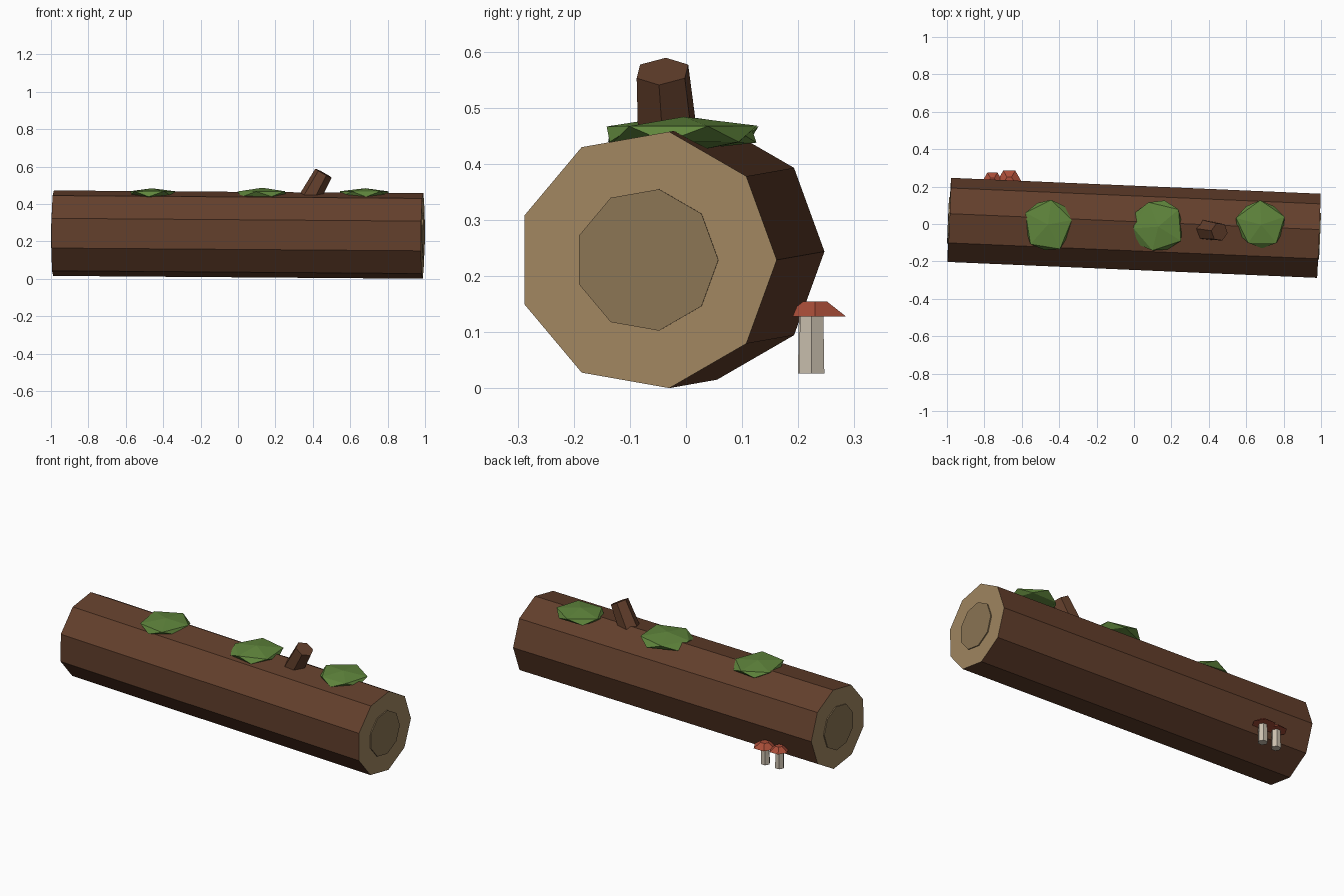
import bpy, bmesh, random
from math import sin, cos, pi, radians
from mathutils import Vector, Matrix

if "Cube" in bpy.data.objects:
    bpy.data.objects.remove(bpy.data.objects["Cube"])

random.seed(4)


def material(name, rgb):
    m = bpy.data.materials.new(name)
    m.diffuse_color = (*rgb, 1)
    m.use_nodes = True
    m.node_tree.nodes["Principled BSDF"].inputs["Base Color"].default_value = m.diffuse_color
    return m


BARK = material("bark", (0.125, 0.05, 0.025))
WOOD = material("cut_wood", (0.36, 0.24, 0.12))
HEART = material("heartwood", (0.26, 0.18, 0.09))
MOSS = material("moss", (0.115, 0.235, 0.045))
CAP = material("mushroom_red", (0.40, 0.075, 0.04))
STEM = material("mushroom_pale", (0.60, 0.53, 0.43))


def finish(name, bm, matrix, *mats):
    bmesh.ops.recalc_face_normals(bm, faces=bm.faces)
    me = bpy.data.meshes.new(name)
    bm.to_mesh(me)
    bm.free()
    for m in mats:
        me.materials.append(m)
    ob = bpy.data.objects.new(name, me)
    ob.matrix_world = matrix
    bpy.context.collection.objects.link(ob)
    return ob


def prism(name, sides, r0, r1, z0, z1, matrix, mat, end_mat=None):
    """Tapered prism along local z, first corner on local +x."""
    bm = bmesh.new()
    rings = [[bm.verts.new((r * cos(2 * pi * i / sides), r * sin(2 * pi * i / sides), z))
              for i in range(sides)] for r, z in ((r0, z0), (r1, z1))]
    for i in range(sides):
        j = (i + 1) % sides
        bm.faces.new((rings[0][i], rings[0][j], rings[1][j], rings[1][i]))
    for ring in rings:
        bm.faces.new(ring).material_index = 1 if end_mat else 0
    return finish(name, bm, matrix, *([mat, end_mat] if end_mat else [mat]))


# log trunk: nine sides, slightly turned and tilted, pale cut ends
left, right = Vector((-0.988, 0.015, 0.244)), Vector((0.988, -0.07, 0.229))
axis = (right - left).normalized()
up = (Vector((0, 0, 1)) - axis * axis.z).normalized()
side = up.cross(axis)
frame = Matrix((side, up, axis)).transposed()
if frame.determinant() < 0:
    frame.col[1] = -frame.col[1]
log = Matrix.Translation((left + right) / 2) @ frame.to_4x4()
half = (right - left).length / 2
prism("log_trunk", 9, 0.232, 0.232, -half, half, log, BARK, WOOD)

# heartwood discs on both ends
for name, s in (("left_heartwood", -1), ("right_heartwood", 1)):
    prism(name, 9, 0.128, 0.128, s * (half - 0.01), s * (half + 0.006), log, HEART)

# broken branch stub
stub = (Matrix.Translation((0.457, -0.042, 0.565))
        @ Matrix.Rotation(radians(-8), 4, 'Z') @ Matrix.Rotation(radians(29), 4, 'Y'))
prism("branch_stub", 6, 0.06, 0.05, -0.2, 0, stub, BARK)

# flattened moss clumps along the top
for i, (x, y, sx, sy, turn) in enumerate(((-0.46, -0.003, 0.143, 0.155, 10),
                                          (0.13, -0.014, 0.152, 0.153, 40),
                                          (0.68, -0.004, 0.147, 0.138, 20))):
    bm = bmesh.new()
    bmesh.ops.create_icosphere(bm, subdivisions=1, radius=1, matrix=Matrix.Rotation(radians(turn), 4, 'Z'))
    for v in bm.verts:
        v.co *= random.uniform(0.93, 1.08)
        v.co = Vector((v.co.x * sx, v.co.y * sy, v.co.z * 0.032))
    finish(f"moss_clump_{i + 1}", bm, Matrix.Translation((x, y, 0.453)), MOSS)

# two mushrooms beside the log at the back
for i, (x, y, r) in enumerate(((-0.757, 0.228, 0.054), (-0.667, 0.23, 0.064))):
    place = Matrix.Translation((x, y - 0.006, 0))
    prism(f"mushroom_stem_{i + 1}", 6, 0.026, 0.024, 0.027, 0.13, place, STEM)
    prism(f"mushroom_cap_{i + 1}", 6, r, r * 0.38, 0.128, 0.155, Matrix.Translation((x, y, 0)), CAP)
